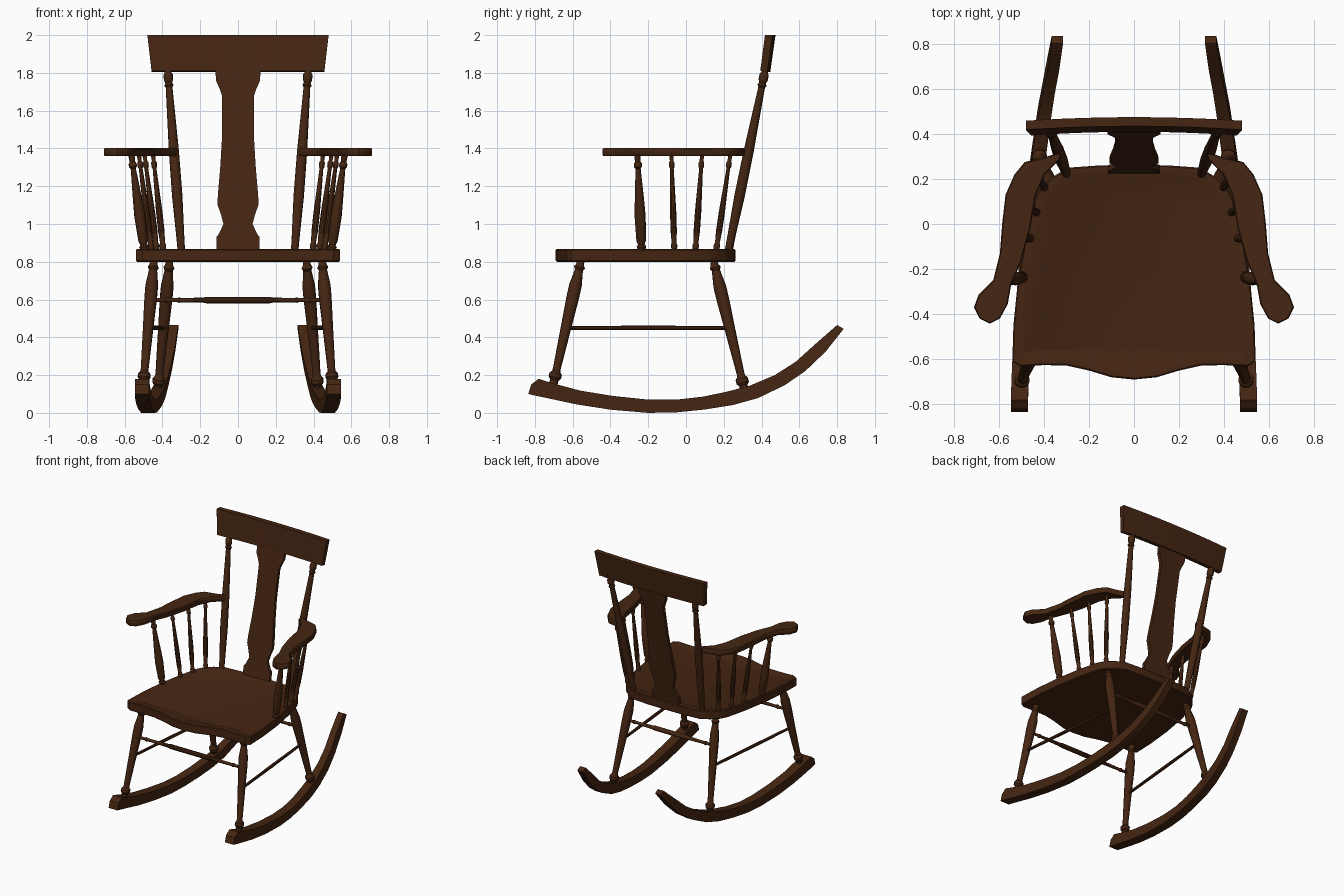
import bpy, bmesh, math
from mathutils import Vector

cube = bpy.data.objects.get("Cube")
if cube:
    bpy.data.objects.remove(cube)

wood = bpy.data.materials.new("dark walnut")
wood.use_nodes = True
colour = (0.06, 0.019, 0.006, 1)
wood.diffuse_color = colour
wood.node_tree.nodes["Principled BSDF"].inputs["Base Color"].default_value = colour


def loft(name, rings, smooth=35):
    """Skin a row of equal rings and cap both ends."""
    bm = bmesh.new()
    rows = [[bm.verts.new(p) for p in ring] for ring in rings]
    for a, b in zip(rows, rows[1:]):
        for i in range(len(a)):
            j = (i + 1) % len(a)
            bm.faces.new((a[i], a[j], b[j], b[i]))
    bm.faces.new(rows[0])
    bm.faces.new(rows[-1])
    bmesh.ops.recalc_face_normals(bm, faces=bm.faces)
    mesh = bpy.data.meshes.new(name)
    bm.to_mesh(mesh)
    bm.free()
    mesh.materials.append(wood)
    ob = bpy.data.objects.new(name, mesh)
    bpy.context.collection.objects.link(ob)
    bpy.ops.object.select_all(action='DESELECT')
    ob.select_set(True)
    bpy.context.view_layer.objects.active = ob
    bpy.ops.object.shade_smooth_by_angle(angle=math.radians(smooth))
    return ob


def turned(name, start, end, profile, sides=12):
    """Turned rod from start to end; profile holds (fraction, radius)."""
    start, end = Vector(start), Vector(end)
    axis = end - start
    rot = axis.to_track_quat('Z', 'Y')
    rings = []
    for t, r in profile:
        rings.append([start + axis * t + rot @ Vector((r * math.cos(k * math.tau / sides),
                      r * math.sin(k * math.tau / sides), 0)) for k in range(sides)])
    return loft(name, rings)


def plan_slab(name, outline, levels):
    """Stack one plan outline at (height, inward offset) levels."""
    pts = [Vector(p) for p in outline]
    n = len(pts)
    area = sum(pts[i].cross(pts[(i + 1) % n]) for i in range(n))
    inward = []
    for i in range(n):
        d = (pts[(i + 1) % n] - pts[i]).normalized() + (pts[i] - pts[i - 1]).normalized()
        d.normalize()
        inward.append(Vector((-d.y, d.x)) * (1 if area > 0 else -1))
    return loft(name, [[(*(p + v * off), z) for p, v in zip(pts, inward)] for z, off in levels])


# Seat: serpentine front, rounded back, shallow dish
half = [(0, -.69), (.1, -.68), (.2, -.65), (.3, -.628), (.4, -.626), (.505, -.632), (.54, -.61),
        (.535, -.45), (.515, -.25), (.48, -.05), (.44, .11), (.41, .165), (.36, .21), (.29, .25), (.15, .26)]
outline = half + [(0, .262)] + [(-x, y) for x, y in reversed(half[1:])]
plan_slab("seat", outline, [(.80, .006), (.806, 0), (.862, 0), (.868, .006), (.868, .045), (.86, .065)])

# Turning profiles
LEG = [(0, .018), (.04, .022), (.06, .03), (.08, .022), (.2, .034), (.3, .034), (.5, .029),
       (.86, .021), (.88, .022), (.9, .034), (.93, .034), (.95, .023), (1.04, .023)]
POST = [(0, .02), (.06, .021), (.3, .028), (.55, .027), (.9, .018), (.91, .025), (.925, .018),
        (.94, .025), (.97, .025), (.98, .018), (1.02, .018)]
ARM_POST = [(0, .02), (.04, .026), (.06, .018), (.1, .026), (.35, .03), (.5, .026), (.85, .014),
            (.87, .022), (.9, .022), (.92, .015), (1, .018)]
SPINDLE = [(0, .014), (.05, .018), (.08, .013), (.2, .017), (.4, .017), (.85, .01),
           (.87, .015), (.91, .015), (.93, .01), (1, .012)]
STRETCHER = [(0, .011), (.08, .011), (.09, .016), (.11, .011), (.3, .014), (.32, .018),
             (.68, .018), (.7, .014), (.89, .011), (.91, .016), (.92, .011), (1, .011)]

# Rocker stations: bottom y, z, top y, z, centre x, half width
ROCKER = [(-.835, .10, -.82, .15, .508, .038), (-.80, .092, -.78, .18, .508, .038),
          (-.72, .075, -.70, .155, .506, .038), (-.58, .045, -.56, .118, .50, .038),
          (-.40, .017, -.39, .09, .49, .037), (-.20, 0, -.20, .07, .476, .036),
          (-.05, .003, -.05, .07, .465, .035), (.10, .018, .09, .086, .45, .034),
          (.25, .042, .22, .113, .433, .033), (.38, .078, .34, .145, .416, .031),
          (.52, .145, .47, .20, .397, .029), (.63, .22, .58, .27, .378, .027),
          (.74, .325, .68, .36, .358, .026), (.835, .445, .80, .465, .34, .025)]

# Arm plan, for the +x side
ARM = [(.32, .32), (.33, .285), (.395, .22), (.435, .13), (.46, -.02), (.5, -.165), (.545, -.27),
       (.56, -.355), (.595, -.42), (.64, -.442), (.685, -.42), (.71, -.37), (.69, -.315), (.625, -.25),
       (.595, -.13), (.585, 0), (.57, .13), (.53, .22), (.485, .275), (.40, .295)]

for side, s in (("left", 1), ("right", -1)):
    loft(side + "_rocker", [[(s * (x - w), yb, zb), (s * (x + w), yb, zb),
         (s * (x + w), yt, zt), (s * (x - w), yt, zt)] for yb, zb, yt, zt, x, w in ROCKER])
    turned(side + "_front_leg", (s * .445, -.555, .81), (s * .502, -.705, .14), LEG)
    turned(side + "_back_leg", (s * .362, .145, .81), (s * .425, .312, .11), LEG)
    turned(side + "_side_stretcher", (s * .476, -.63, .45), (s * .394, .23, .45),
           [(0, .01), (.5, .012), (1, .01)], 8)
    plan_slab(side + "_arm", [(s * x, y) for x, y in ARM],
              [(1.36, .004), (1.366, 0), (1.395, 0), (1.402, .005)])
    turned(side + "_back_post", (s * .30, .225, .86), (s * .372, .42, 1.82), POST)
    turned(side + "_arm_post", (s * .495, -.235, .86), (s * .565, -.257, 1.37), ARM_POST)
    for i, (x0, y0, x1, y1) in enumerate([(.458, -.062, .525, -.077), (.43, .05, .495, .085),
                                          (.395, .16, .45, .235)]):
        turned(f"{side}_arm_spindle_{i + 1}", (s * x0, y0, .86), (s * x1, y1, 1.37), SPINDLE, 10)

# Cross stretchers between the leg pairs
for name, x, y in (("front_stretcher", .465, -.602), ("back_stretcher", .382, .197)):
    turned(name, (-x, y, .597), (x, y, .597), STRETCHER, 10)

# Back splat: (height, half width), leaning with the posts
SPLAT = [(.86, .115), (.93, .115), (.95, .1), (1.0, .077), (1.05, .09), (1.1, .108), (1.15, .107),
         (1.3, .094), (1.45, .085), (1.68, .085), (1.71, .095), (1.76, .117), (1.82, .119)]
rings = []
for z, w in SPLAT:
    y = .235 + (z - .86) * .195
    rings.append([(-w, y - .013, z), (w, y - .013, z), (w, y + .013, z), (-w, y + .013, z)])
loft("back_splat", rings, 25)

# Crest rail: bowed backwards, flared towards the top
rings = []
for i in range(13):
    u = i / 6 - 1
    bow = .016 * (1 - u * u)
    rings.append([(u * .457, .393 + bow, 1.81), (u * .457, .43 + bow, 1.805),
                  (u * .48, .458 + bow, 2.0), (u * .48, .418 + bow, 2.0)])
loft("crest_rail", rings)
